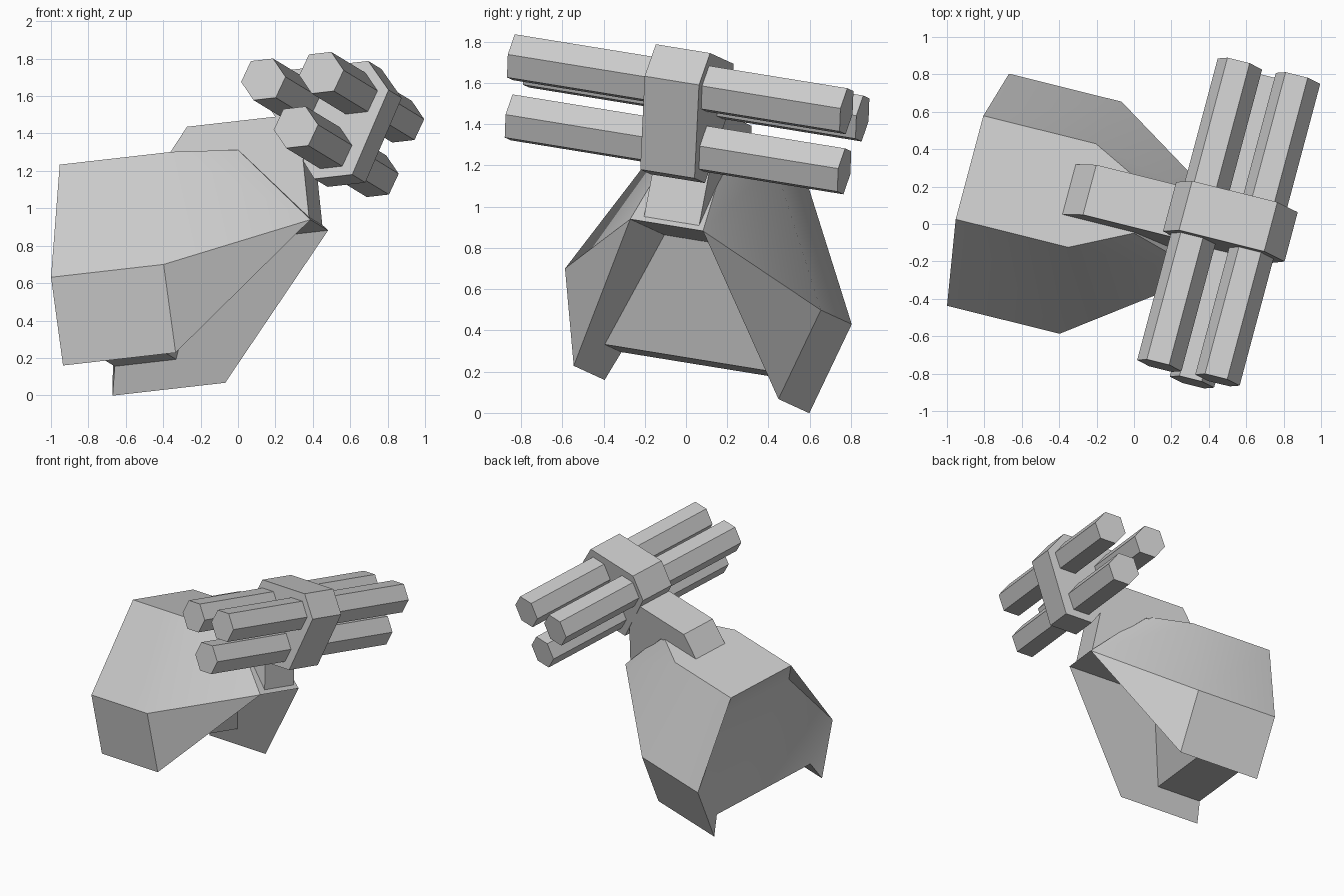
import bpy
import bmesh
from math import cos, sin, pi, radians
from mathutils import Matrix, Vector

cube = bpy.data.objects.get("Cube")
if cube:
    bpy.data.objects.remove(cube)

# Tilted frame of the whole assembly
ax = Vector((0.965, -0.24, 0.11)).normalized()
ay = Vector((0.255, 0.955, -0.155))
az = ax.cross(ay).normalized()
ay = az.cross(ax)
FRAME = Matrix((ax, ay, az)).transposed()
MID = -0.12  # symmetry plane along the frame's own y

grey = bpy.data.materials.new("light_grey")
grey.use_nodes = True
colour = (0.6, 0.6, 0.6, 1)
grey.diffuse_color = colour
grey.node_tree.nodes["Principled BSDF"].inputs["Base Color"].default_value = colour


def finish(bm, name):
    """Place the mesh in the tilted frame and link it."""
    bmesh.ops.recalc_face_normals(bm, faces=bm.faces[:])
    for v in bm.verts:
        v.co = FRAME @ (v.co + Vector((0, MID, 0)))
    mesh = bpy.data.meshes.new(name)
    bm.to_mesh(mesh)
    bm.free()
    mesh.materials.append(grey)
    obj = bpy.data.objects.new(name, mesh)
    bpy.context.collection.objects.link(obj)
    return obj


def prism(name, profile, y0, y1):
    """Extrude an (x, z) profile along the frame's y."""
    bm = bmesh.new()
    face = bm.faces.new([bm.verts.new((x, y0, z)) for x, z in profile])
    out = bmesh.ops.extrude_face_region(bm, geom=[face])["geom"]
    moved = [g for g in out if isinstance(g, bmesh.types.BMVert)]
    bmesh.ops.translate(bm, verts=moved, vec=(0, y1 - y0, 0))
    return finish(bm, name)


# Shoulder plate: half-width points shared by both mirrored sides
points = {
    "top_out": (-0.79, 0.29, 1.28), "top_in": (-0.166, 0.29, 1.28),
    "top_neck": (0.156, 0.13, 1.28), "neck": (0.542, 0.185, 0.848),
    "mid_out": (-0.79, 0.65, 0.61), "mid_in": (-0.166, 0.65, 0.61),
    "low_out": (-0.79, 0.52, 0.15), "low_in": (-0.166, 0.52, 0.15),
    "notch_out": (-0.75, 0.451, 0.294), "notch_in": (-0.41, 0.451, 0.294),
    "ceiling": (-0.15, 0.185, 0.848), "dent": (-0.71, 0.327, 1.097),
}
side_faces = [
    "top_out top_in mid_in mid_out",
    "top_in top_neck neck mid_in",
    "mid_out mid_in low_in low_out",
    "mid_in neck low_in",
    "low_out low_in neck ceiling notch_in notch_out",
    "top_out mid_out dent",
    "dent mid_out notch_out",
    "mid_out low_out notch_out",
]
bridging_faces = [
    "top_out top_in top_neck",
    "top_neck neck",
    "neck ceiling",
    "ceiling notch_in",
    "notch_in notch_out",
    "notch_out dent",
    "dent top_out",
]
bm = bmesh.new()
sides = [{k: bm.verts.new((x, s * y, z)) for k, (x, y, z) in points.items()}
         for s in (1, -1)]
for side in sides:
    for names in side_faces:
        bm.faces.new([side[n] for n in names.split()])
for names in bridging_faces:
    keys = names.split()
    bm.faces.new([sides[0][n] for n in keys] + [sides[1][n] for n in reversed(keys)])
plate = finish(bm, "shoulder_plate")
bpy.ops.object.select_all(action="DESELECT")
plate.select_set(True)
bpy.context.view_layer.objects.active = plate
bpy.ops.object.shade_smooth_by_angle(angle=radians(30))

# Arm that carries the tubes
prism("mount_arm", [(-0.25, 1.27), (-0.117, 1.437), (0.5, 1.437),
                    (0.52, 0.865), (0.15, 1.26)], -0.125, 0.155)

# Clamp: a triangle with cut corners around the tubes
cx = 0.667
half = [(0.105, 1.078), (0.337, 1.513), (0.236, 1.682)]
prism("tube_clamp", [(cx + x, z) for x, z in half]
      + [(cx - x, z) for x, z in reversed(half)], -0.119, 0.157)

# Three six-sided launch tubes
for i in range(3):
    a = -pi / 2 + i * 2 * pi / 3
    tx, tz = cx - 0.008 + 0.186 * cos(a), 1.422 + 0.186 * sin(a)
    prism(f"launch_tube_{i + 1}",
          [(tx + 0.123 * cos(k * pi / 3), tz + 0.123 * sin(k * pi / 3))
           for k in range(6)], -0.83, 0.86)
